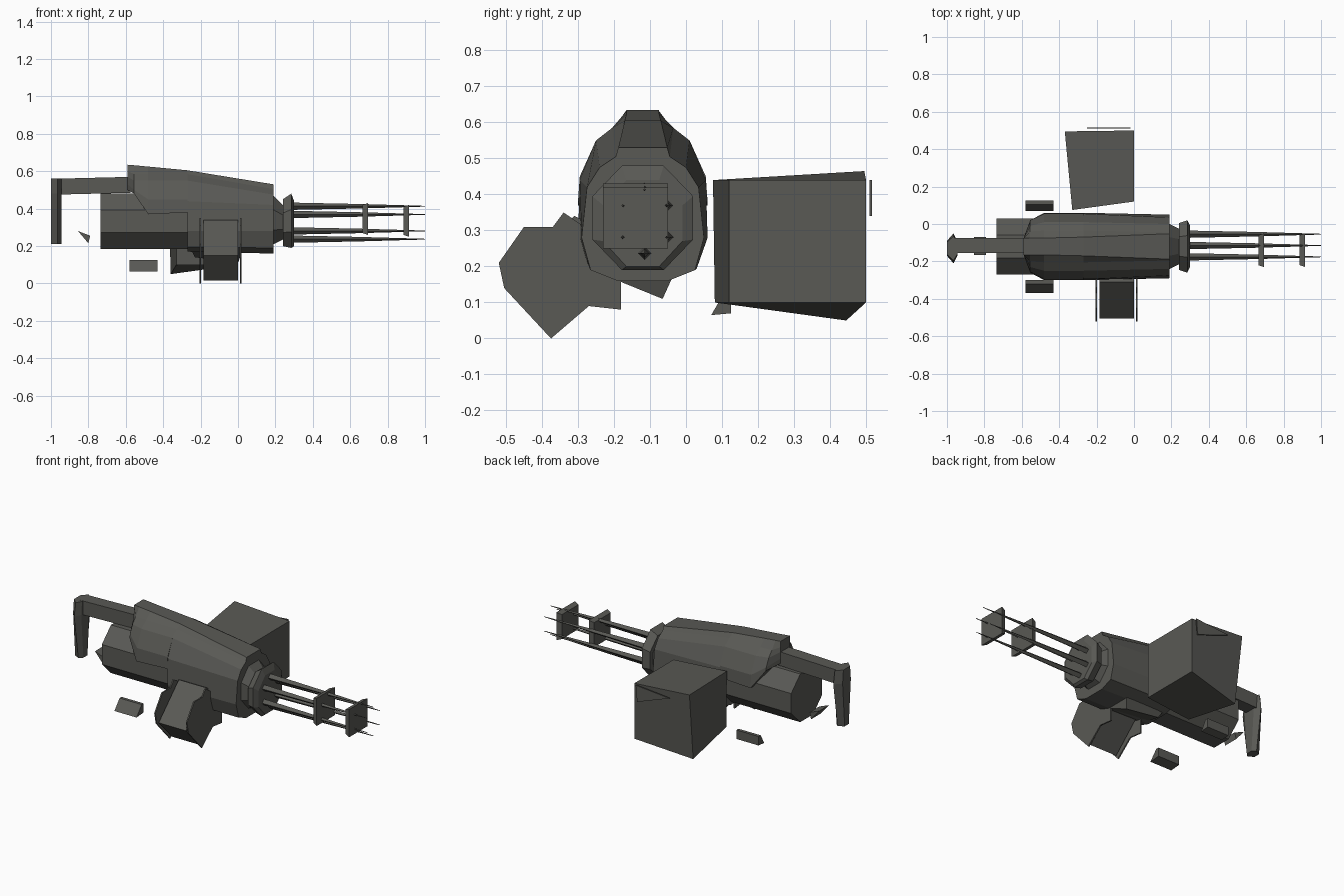
import bpy, bmesh, math

metal = bpy.data.materials.new("dark_gunmetal")
metal.diffuse_color = (0.10, 0.10, 0.09, 1)
CY = -0.12          # weapon axis


def loft(name, rings):
    """Skin a list of equal-length point rings and cap both ends."""
    bm = bmesh.new()
    vs = [[bm.verts.new(p) for p in r] for r in rings]
    n = len(rings[0])
    for a, b in zip(vs, vs[1:]):
        for i in range(n):
            j = (i + 1) % n
            bm.faces.new((a[i], a[j], b[j], b[i]))
    bm.faces.new(vs[0])
    bm.faces.new(vs[-1])
    bmesh.ops.recalc_face_normals(bm, faces=bm.faces[:])
    me = bpy.data.meshes.new(name)
    bm.to_mesh(me)
    bm.free()
    me.materials.append(metal)
    ob = bpy.data.objects.new(name, me)
    bpy.context.collection.objects.link(ob)
    return ob


def ring(x, ry, zlo, zhi, n=8, cy=CY, turn=0.5):
    """Regular n-sided ring across the axis, fitted to the given extents."""
    pts = [(math.cos(2 * math.pi * (i + turn) / n), math.sin(2 * math.pi * (i + turn) / n))
           for i in range(n)]
    m = max(abs(c) for c, s in pts)
    k = max(abs(s) for c, s in pts)
    zc, rz = (zlo + zhi) / 2, (zhi - zlo) / 2
    return [(x, cy + ry * c / m, zc + rz * s / k) for c, s in pts]


def section(x, half):
    """Symmetric section from (half width, z) points listed bottom to top."""
    return [(x, CY + w, z) for w, z in half] + [(x, CY - w, z) for w, z in reversed(half)]


def plate(name, x0, x1, yz):
    return loft(name, [[(x, y, z) for y, z in yz] for x in (x0, x1)])


# rear motor drum
loft("rear_drum", [ring(-0.735, 0.15, 0.185, 0.48), ring(-0.27, 0.15, 0.185, 0.48)])

# front body, one arched section tapering to the bearing
loft("front_body", [
    section(-0.27, [(0.075, 0.17), (0.15, 0.195), (0.18, 0.28), (0.175, 0.44),
                    (0.13, 0.55), (0.085, 0.585), (0.05, 0.605)]),
    section(0.19, [(0.07, 0.16), (0.145, 0.19), (0.17, 0.28), (0.155, 0.42),
                   (0.12, 0.475), (0.075, 0.505), (0.068, 0.53)])])
loft("front_neck", [ring(0.19, 0.12, 0.21, 0.47), ring(0.25, 0.09, 0.24, 0.41)])

# arched shell over the drum
loft("rear_shell", [
    section(-0.59, [(0.045, 0.50), (0.045, 0.53), (0.045, 0.57), (0.045, 0.60), (0.045, 0.635)]),
    section(-0.555, [(0.14, 0.48), (0.135, 0.50), (0.11, 0.55), (0.08, 0.585), (0.045, 0.632)]),
    section(-0.48, [(0.18, 0.37), (0.175, 0.45), (0.13, 0.55), (0.085, 0.585), (0.045, 0.625)]),
    section(-0.27, [(0.18, 0.38), (0.175, 0.45), (0.13, 0.55), (0.085, 0.585), (0.05, 0.605)])])

# keel under the body
loft("underside_keel", [[(-0.25, -0.2, 0.18), (-0.25, -0.04, 0.18), (-0.23, -0.065, 0.14)],
                        [(0.02, -0.2, 0.165), (0.02, -0.04, 0.165), (0.0, -0.065, 0.11)]])

# front bearing disc, slightly raked
loft("barrel_bearing", [ring(0.24, 0.125, 0.2, 0.45), ring(0.285, 0.14, 0.19, 0.48),
                        ring(0.3, 0.11, 0.2, 0.44)])

# six tapered barrels around the axis
for i in range(6):
    a = math.pi * (i + 0.5) / 3
    by, bz = -0.115 + 0.07 * math.cos(a), 0.325 + 0.088 * math.sin(a)
    loft("barrel", [ring(x, r, bz - r, bz + r, 4, by, 0) for x, r in ((0.26, 0.02), (0.65, 0.012), (1.0, 0.002))])

# square plates clamping the barrels
for x, cy, lo, hi in ((0.665, -0.14, 0.26, 0.43), (0.885, -0.14, 0.25, 0.42)):
    loft("barrel_clamp", [ring(x, 0.08, lo + 0.01, hi - 0.01, 4, cy), ring(x + 0.03, 0.09, lo, hi, 4, cy)])

# carrying bar and rear grip
loft("carry_bar", [[(x, y, z) for y, z in ((-0.155, lo), (-0.075, lo), (-0.075, hi), (-0.155, hi))]
                   for x, lo, hi in ((-0.975, 0.475, 0.56), (-0.575, 0.485, 0.57))])
loft("rear_grip", [[(x, -0.13 + w * s, z) for x, s in ((-1.0, -0.5), (-1.0, 0.5), (-0.965, 1), (-0.945, 0.5),
                                                       (-0.945, -0.5), (-0.965, -1))]
                   for z, w in ((0.21, 0.04), (0.48, 0.08), (0.56, 0.065))])

# trigger
loft("trigger", [[(-0.855, y, 0.28), (-0.79, y, 0.255), (-0.80, y, 0.215)] for y in (-0.165, -0.07)])

# small stand feet on both sides
for y0, y1 in ((-0.37, -0.30), (0.07, 0.125)):
    loft("stand_foot", [[(x, y0, 0.065), (x, y1, 0.07), (x, y1, 0.125), (x, y1 - 0.02, 0.125)]
                        for x in (-0.58, -0.43)])

# ammunition box, slightly skewed
loft("ammo_box", [
    [(-0.33, 0.08, 0.10), (0.0, 0.12, 0.10), (0.0, 0.50, 0.10), (-0.36, 0.445, 0.05)],
    [(-0.33, 0.075, 0.44), (0.0, 0.12, 0.44), (0.0, 0.50, 0.44), (-0.37, 0.495, 0.465)]])
loft("box_latch", [[(-0.25, y, 0.42), (-0.02, y, 0.44), (-0.03, y, 0.34)] for y in (0.51, 0.517)])

# angled ejection chute with flanges
plate("ejection_chute", -0.185, 0.0,
      [(-0.505, 0.15), (-0.375, 0.015), (-0.18, 0.2), (-0.2, 0.29), (-0.31, 0.34)])
for x in (-0.205, 0.01):
    plate("chute_flange", x, x + 0.008,
          [(-0.52, 0.21), (-0.505, 0.14), (-0.375, 0.0), (-0.27, 0.09), (-0.18, 0.08),
           (-0.18, 0.24), (-0.34, 0.35), (-0.37, 0.31), (-0.45, 0.31)])
